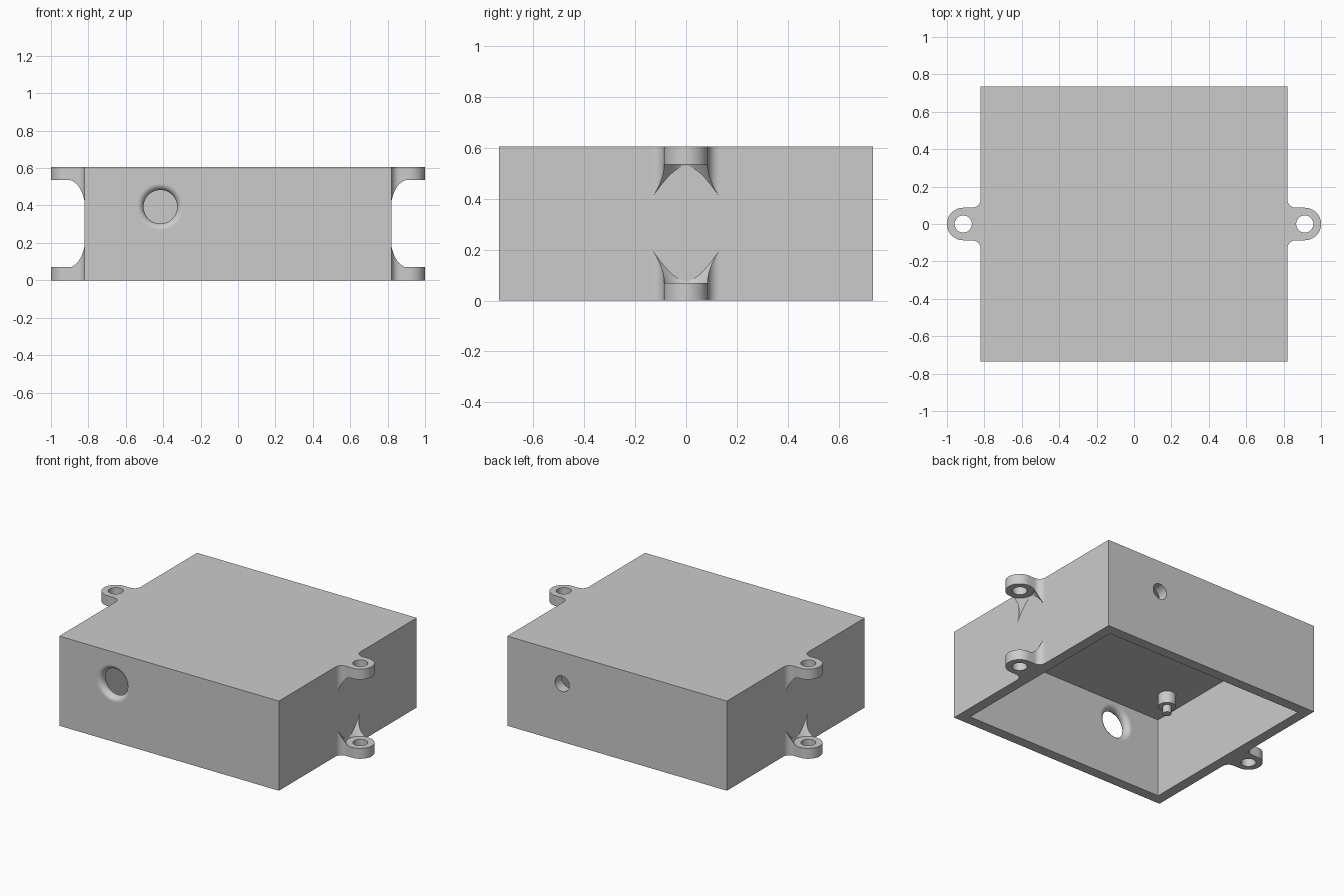
import bpy, bmesh, math
from math import sin, cos, pi

if "Cube" in bpy.data.objects:
    bpy.data.objects.remove(bpy.data.objects["Cube"], do_unlink=True)

HX, HY, H, WALL = 0.82, 0.735, 0.605, 0.07   # half width, half depth, height, wall
EAR_X, EAR_R, EAR_T, FILLET = 0.913, 0.087, 0.07, 0.045

grey = bpy.data.materials.new("plain grey")
grey.use_nodes = True
grey.diffuse_color = (0.6, 0.6, 0.6, 1)
grey.node_tree.nodes["Principled BSDF"].inputs["Base Color"].default_value = (0.6, 0.6, 0.6, 1)


def solid(name, rings):
    """Closed solid skinned through rings that have equal point counts."""
    bm = bmesh.new()
    loops = [[bm.verts.new(p) for p in ring] for ring in rings]
    n = len(loops[0])
    for a, b in zip(loops, loops[1:]):
        for i in range(n):
            j = (i + 1) % n
            bm.faces.new((a[i], a[j], b[j], b[i]))
    bm.faces.new(loops[0])
    bm.faces.new(loops[-1])
    bmesh.ops.recalc_face_normals(bm, faces=bm.faces)
    mesh = bpy.data.meshes.new(name)
    bm.to_mesh(mesh)
    bm.free()
    mesh.materials.append(grey)
    obj = bpy.data.objects.new(name, mesh)
    bpy.context.collection.objects.link(obj)
    return obj


def block(name, hx, hy, z0, z1):
    plan = [(-hx, -hy), (hx, -hy), (hx, hy), (-hx, hy)]
    return solid(name, [[(x, y, z) for x, y in plan] for z in (z0, z1)])


def turned_z(name, cx, cy, profile, n=48):
    """Round part on a vertical axis, profile is (radius, z)."""
    return solid(name, [[(cx + r * cos(2 * pi * i / n), cy + r * sin(2 * pi * i / n), z)
                         for i in range(n)] for r, z in profile])


def turned_y(name, cx, cz, profile, n=64):
    """Round part on a front-to-back axis, profile is (radius, y)."""
    return solid(name, [[(cx + r * cos(2 * pi * i / n), y, cz + r * sin(2 * pi * i / n))
                         for i in range(n)] for r, y in profile])


def combine(obj, tool, operation):
    mod = obj.modifiers.new("combine", 'BOOLEAN')
    mod.operation, mod.solver, mod.object = operation, 'EXACT', tool
    bpy.context.view_layer.objects.active = obj
    bpy.ops.object.modifier_apply(modifier=mod.name)
    bpy.data.objects.remove(tool, do_unlink=True)


def finish(obj):
    bpy.ops.object.select_all(action='DESELECT')
    obj.select_set(True)
    bpy.context.view_layer.objects.active = obj
    bpy.ops.object.shade_smooth_by_angle(angle=math.radians(30))
    mod = obj.modifiers.new("flat face normals", 'WEIGHTED_NORMAL')
    mod.keep_sharp = True


def ear_outline():
    """Half: wall fillet then rounded tip; the other half is its mirror."""
    half = [(HX - 0.03, EAR_R + FILLET)]
    for i in range(11):
        a = pi + pi / 2 * i / 10
        half.append((HX + FILLET + FILLET * cos(a), EAR_R + FILLET + FILLET * sin(a)))
    half += [(EAR_X + EAR_R * sin(pi / 2 * i / 14), EAR_R * cos(pi / 2 * i / 14))
             for i in range(14)]
    return half + [(EAR_X + EAR_R, 0)] + [(x, -y) for x, y in reversed(half)]


# Hollow box, open underneath
enclosure = block("enclosure", HX, HY, 0, H)
combine(enclosure, block("cavity", HX - WALL, HY - WALL, -0.1, H - WALL), 'DIFFERENCE')

# Mounting ears with tapered gussets, on both sides at top and bottom
for side in (1, -1):
    for top in (False, True):
        def level(z):
            return H - z if top else z
        ear = solid("mounting_ear", [[(side * x, y, level(z)) for x, y in ear_outline()]
                                     for z in (0, 0.22)])
        clearance = turned_z("screw_clearance", side * EAR_X, 0,
                             [(0.046, level(-0.1)), (0.046, level(EAR_T)),
                              (0.089, level(EAR_T)), (0.22, level(0.3))])
        combine(ear, clearance, 'DIFFERENCE')
        combine(enclosure, ear, 'UNION')

# Front port with a rounded lip
ROUND = WALL / 2
lip = [(0.09 + ROUND * (1 - cos(a)), -HY + ROUND * (1 + sin(a)))
       for a in [-pi / 2 + pi * i / 16 for i in range(17)]]
lip = [(lip[0][0], -HY - 0.05)] + lip + [(lip[-1][0], -HY + WALL + 0.05)]
combine(enclosure, turned_y("front_port", -0.415, 0.393, lip), 'DIFFERENCE')

# Plain cable hole at the back
combine(enclosure, turned_y("back_hole", 0.41, 0.393,
                            [(0.053, HY - 0.15), (0.053, HY + 0.05)]), 'DIFFERENCE')
finish(enclosure)

# Board standoffs with locating pins under the ceiling
for sx, x_name in ((-1, "right"), (1, "left")):
    for sy, y_name in ((-1, "front"), (1, "back")):
        ceiling = H - WALL
        post = turned_z(f"standoff_{y_name}_{x_name}", sx * 0.6, sy * 0.4,
                        [(0.055, ceiling + 0.02), (0.055, ceiling - 0.08),
                         (0.027, ceiling - 0.08), (0.027, ceiling - 0.13)], 32)
        finish(post)
